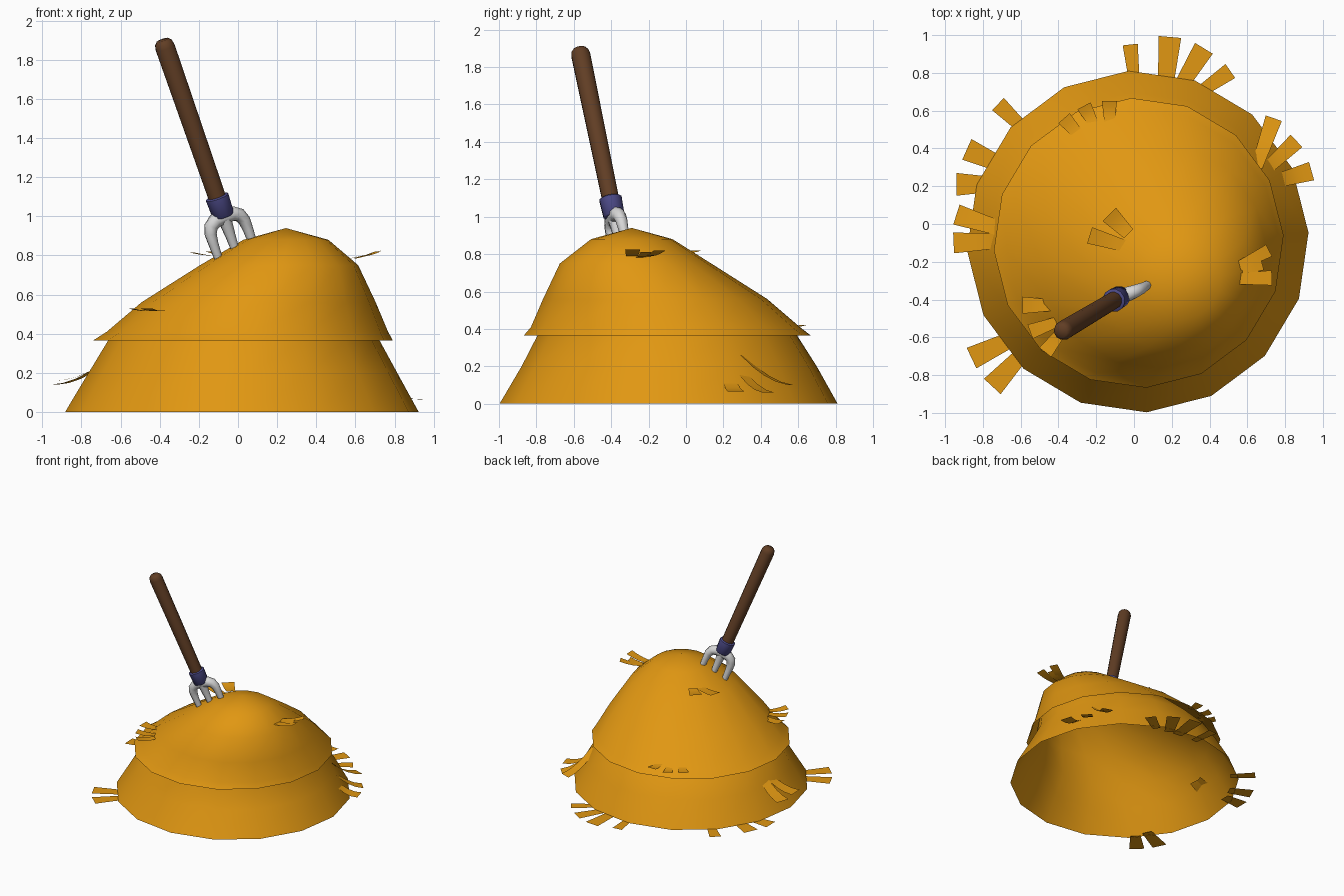
import bpy, bmesh, math
from mathutils import Vector

if "Cube" in bpy.data.objects:
    bpy.data.objects.remove(bpy.data.objects["Cube"])


def material(name, rgb):
    m = bpy.data.materials.new(name)
    m.diffuse_color = (*rgb, 1)
    m.use_nodes = True
    m.node_tree.nodes["Principled BSDF"].inputs["Base Color"].default_value = m.diffuse_color
    return m


HAY = material("golden_hay", (0.75, 0.31, 0.006))
WOOD = material("brown_wood", (0.12, 0.048, 0.018))
COLLAR = material("dark_blue", (0.075, 0.07, 0.25))
METAL = material("light_metal", (0.68, 0.68, 0.68))


def finish(bm, name, mat, angle=60):
    me = bpy.data.meshes.new(name)
    bm.to_mesh(me)
    bm.free()
    ob = bpy.data.objects.new(name, me)
    bpy.context.collection.objects.link(ob)
    me.materials.append(mat)
    bpy.ops.object.select_all(action='DESELECT')
    ob.select_set(True)
    bpy.context.view_layer.objects.active = ob
    bpy.ops.object.shade_smooth_by_angle(angle=math.radians(angle))
    return ob


def bridge(bm, a, b):
    n = len(a)
    for i in range(n):
        bm.faces.new((a[i], a[(i + 1) % n], b[(i + 1) % n], b[i]))


def dome(name, rings, apex, n=16):
    """Leaning dome: rings are (z, centre x, centre y, radius), open below."""
    bm = bmesh.new()
    prev = None
    for z, cx, cy, r in rings:
        ring = [bm.verts.new((cx + r * math.cos(a), cy + r * math.sin(a), z))
                for a in (math.radians(3) + math.tau * i / n for i in range(n))]
        if prev:
            bridge(bm, prev, ring)
        prev = ring
    top = bm.verts.new(apex)
    for i in range(n):
        bm.faces.new((prev[i], prev[(i + 1) % n], top))
    return finish(bm, name, HAY)


# Two overlapping layers of hay
dome("lower_hay_layer", [(0, .02, -.093, .905), (.2, .025, -.09, .79), (.365, .03, -.1, .695),
                         (.54, .1, -.165, .575), (.72, .2, -.265, .385), (.85, .245, -.29, .205)],
     (.245, -.29, .91))
dome("upper_hay_layer", [(.365, .025, -.1, .768), (.41, .048, -.11, .72), (.56, .105, -.165, .60),
                         (.75, .21, -.27, .405), (.88, .245, -.29, .218)], (.245, -.29, .94))


def straw_tuft(name, blades, bow=-.02):
    """Fan of thin curved blades, each (root, tip, tip width)."""
    bm = bmesh.new()
    for root, tip, w in blades:
        root, tip = Vector(root), Vector(tip)
        flat = Vector((tip.x - root.x, tip.y - root.y, 0)).normalized()
        root = root - flat * .03
        side = Vector((-flat.y, flat.x, 0))
        prev = None
        for i in range(5):
            t = i / 4
            c = root.lerp(tip, t) + Vector((0, 0, bow * 4 * t * (1 - t)))
            h = side * w * (.34 + .16 * t)
            pair = (bm.verts.new(c - h), bm.verts.new(c + h))
            if prev:
                bm.faces.new((prev[0], pair[0], pair[1], prev[1]))
            prev = pair
    return finish(bm, name, HAY)


# Tufts sticking out of the upper layer
straw_tuft("straw_right_top", [((.56, -.22, .79), (.715, -.14, .82), .07),
                               ((.55, -.25, .785), (.68, -.215, .81), .06),
                               ((.55, -.29, .79), (.73, -.285, .825), .08)], -.012)
straw_tuft("straw_front_left", [((-.47, -.43, .53), (-.59, -.43, .53), .09),
                                ((-.44, -.53, .52), (-.55, -.57, .53), .08),
                                ((-.40, -.59, .52), (-.47, -.68, .53), .08)], -.008)
straw_tuft("straw_top", [((-.05, -.03, .81), (-.13, .05, .82), .10),
                         ((-.07, -.11, .80), (-.235, -.06, .815), .09)], -.008)
straw_tuft("straw_back", [((-.30, .48, .43), (-.37, .56, .42), .08),
                          ((-.23, .56, .42), (-.265, .625, .42), .08),
                          ((-.13, .57, .43), (-.13, .65, .43), .08)], -.008)
# Tufts sticking out of the lower layer
straw_tuft("straw_right_low", [((.66, .33, .26), (.74, .56, .10), .09),
                               ((.70, .29, .21), (.86, .44, .06), .09),
                               ((.76, .23, .16), (.94, .28, .065), .10)], -.03)
straw_tuft("straw_left_low", [((-.72, -.02, .25), (-.94, .05, .14), .11),
                              ((-.72, -.09, .25), (-.955, -.1, .16), .11)], -.025)
# Tufts lying on the ground
g = .002
straw_tuft("straw_ground_back", [((0, .77, g), (-.02, .95, g), .08), ((.17, .76, g), (.19, .99, g), .12),
                                 ((.26, .75, g), (.37, .93, g), .11),
                                 ((.38, .72, g), (.51, .81, g), .09)], 0)
straw_tuft("straw_ground_left", [((-.60, .52, g), (-.72, .635, g), .09), ((-.74, .33, g), (-.885, .395, g), .12),
                                 ((-.79, .21, g), (-.94, .21, g), .12)], 0)
straw_tuft("straw_ground_front", [((-.67, -.62, g), (-.86, -.71, g), .12),
                                  ((-.63, -.73, g), (-.75, -.86, g), .12)], 0)

# Pitchfork frame: D along the handle, U along the tine row
J = Vector((-.073, -.384, 1.0))
D = Vector((-.312, -.186, .9)).normalized()
U = Vector((.19, .06, .078))
U = (U - D * U.dot(D)).normalized()
W = D.cross(U)


def at(u, d):
    return J + U * u + D * d


def rod(name, profile, mat, n=12):
    """Solid of revolution about the handle axis; profile is (distance, radius)."""
    bm = bmesh.new()
    rings = [[bm.verts.new(at(0, d) + (U * math.cos(math.tau * i / n) + W * math.sin(math.tau * i / n)) * r)
              for i in range(n)] for d, r in profile]
    for a, b in zip(rings, rings[1:]):
        bridge(bm, a, b)
    bm.faces.new(rings[0][::-1])
    bm.faces.new(rings[-1])
    bmesh.ops.recalc_face_normals(bm, faces=bm.faces)
    return finish(bm, name, mat, 50)


rod("fork_handle", [(.05, .046), (.93, .052), (.955, .047), (.972, .032)], WOOD)
rod("fork_collar", [(0, .05), (.006, .058), (.105, .062), (.11, .055)], COLLAR)


def tube(name, pts, mat):
    """Round metal tube through (u, d, radius) points."""
    cu = bpy.data.curves.new(name, 'CURVE')
    cu.dimensions = '3D'
    cu.bevel_depth = 1.0
    cu.bevel_resolution = 2
    cu.use_fill_caps = True
    sp = cu.splines.new('POLY')
    sp.points.add(len(pts) - 1)
    for p, (u, d, r) in zip(sp.points, pts):
        p.co = (*at(u, d), 1)
        p.radius = r
    cu.materials.append(mat)
    ob = bpy.data.objects.new(name, cu)
    bpy.context.collection.objects.link(ob)
    bpy.ops.object.select_all(action='DESELECT')
    ob.select_set(True)
    bpy.context.view_layer.objects.active = ob
    bpy.ops.object.convert(target='MESH')
    bpy.ops.object.shade_smooth_by_angle(angle=math.radians(60))


# Fork head: arched outer tines and a centre tine
half = [(.1, -.23, .02), (.1, -.11, .027), (.097, -.06, .032), (.082, -.025, .036), (.05, -.005, .04)]
tube("fork_outer_tines", [(-u, d, r) for u, d, r in half] + [(0, 0, .042)] + half[::-1], METAL)
tube("fork_centre_tine", [(0, .03, .045), (0, -.03, .035), (0, -.11, .027), (0, -.22, .02)], METAL)
